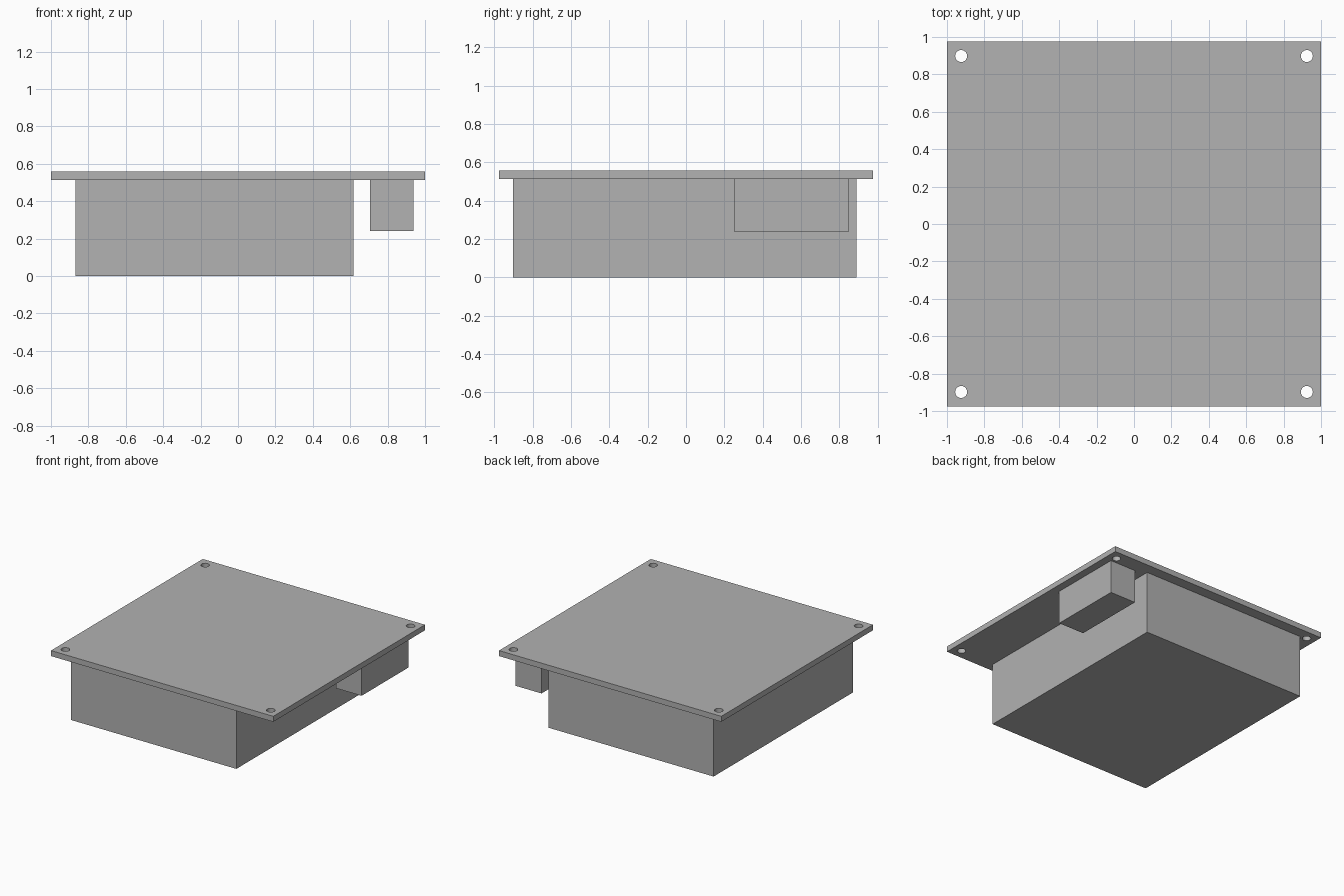
import bpy

default_cube = bpy.data.objects.get("Cube")
if default_cube:
    bpy.data.objects.remove(default_cube, do_unlink=True)

# Single grey finish
GREY = (0.445, 0.445, 0.445, 1.0)
grey = bpy.data.materials.new("plain grey")
grey.use_nodes = True
grey.diffuse_color = GREY
grey.node_tree.nodes["Principled BSDF"].inputs["Base Color"].default_value = GREY


def box(name, low, high):
    """Box between two opposite corners."""
    centre = [(a + b) / 2 for a, b in zip(low, high)]
    bpy.ops.mesh.primitive_cube_add(size=1, location=centre)
    obj = bpy.context.object
    obj.name = name
    obj.scale = [b - a for a, b in zip(low, high)]
    bpy.ops.object.transform_apply(location=False, rotation=False, scale=True)
    obj.data.materials.append(grey)
    return obj


PLATE_BOTTOM, PLATE_TOP = 0.513, 0.558

# Mounting plate
plate = box("mounting_plate", (-1, -0.975, PLATE_BOTTOM), (1, 0.975, PLATE_TOP))

# Screw holes through the four corners
for x in (-0.924, 0.924):
    for y in (-0.898, 0.898):
        bpy.ops.mesh.primitive_cylinder_add(
            vertices=32, radius=0.032, depth=0.2, location=(x, y, PLATE_TOP))
        cutter = bpy.context.object
        cutter.name = "screw_hole_cutter"
        cutter.hide_render = True
        cutter.data.materials.append(grey)
        hole = plate.modifiers.new("screw_hole", 'BOOLEAN')
        hole.operation = 'DIFFERENCE'
        hole.solver = 'EXACT'
        hole.object = cutter
        bpy.context.view_layer.objects.active = plate
        bpy.ops.object.modifier_apply(modifier=hole.name)
        bpy.data.objects.remove(cutter, do_unlink=True)

# Smooth hole walls, crisp plate edges
bpy.ops.object.select_all(action='DESELECT')
plate.select_set(True)
bpy.context.view_layer.objects.active = plate
bpy.ops.object.shade_smooth_by_angle()

# Main housing and small side box hanging under the plate
box("main_housing", (-0.87, -0.902, 0), (0.617, 0.888, PLATE_BOTTOM))
box("side_box", (0.705, 0.25, 0.24), (0.937, 0.85, PLATE_BOTTOM))
